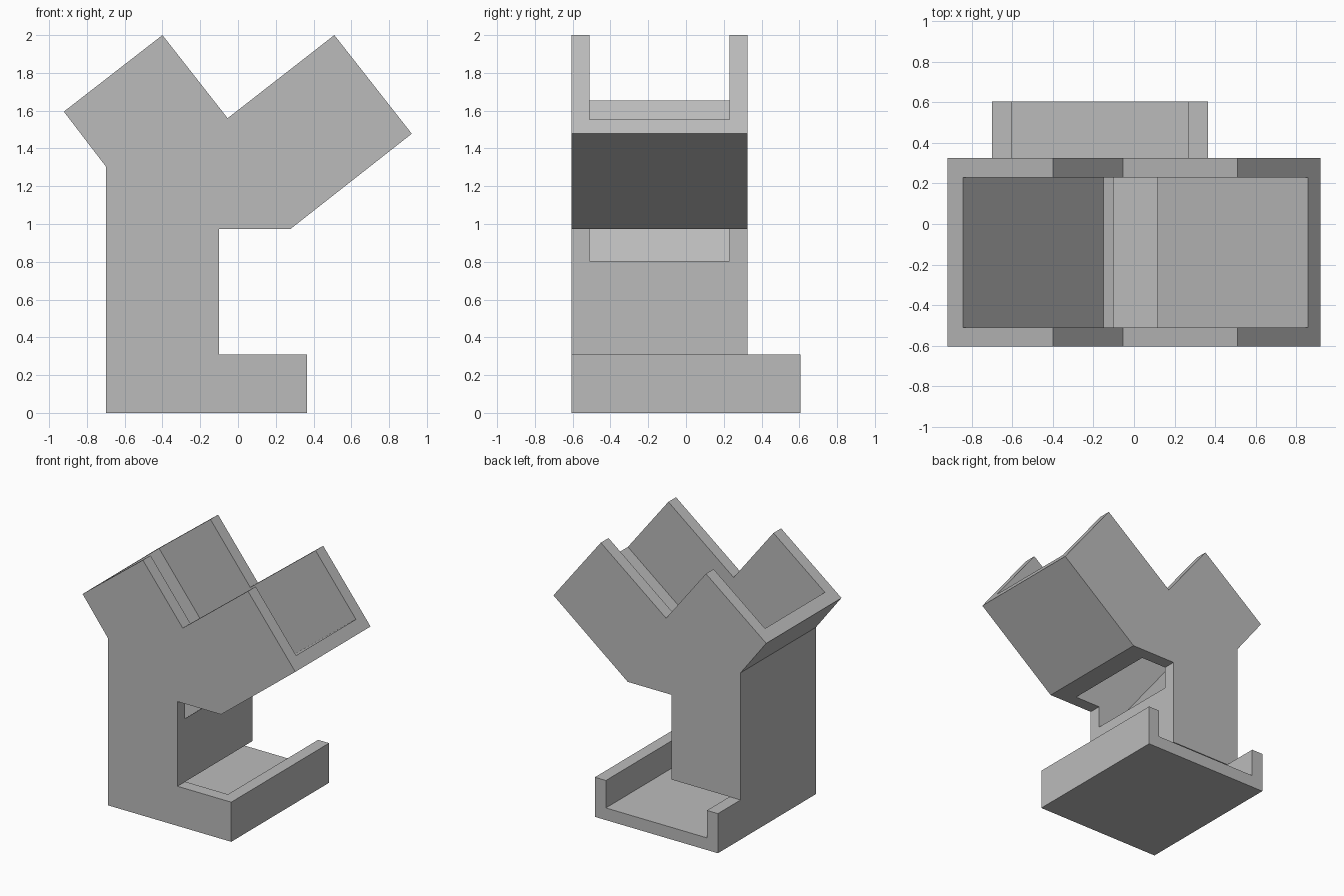
import bpy, bmesh, math
from mathutils import Vector

if "Cube" in bpy.data.objects:
    bpy.data.objects.remove(bpy.data.objects["Cube"], do_unlink=True)

# One plain grey for the whole stand
grey = bpy.data.materials.new("grey_plastic")
grey.use_nodes = True
grey.diffuse_color = (0.5, 0.5, 0.5, 1)
grey.node_tree.nodes["Principled BSDF"].inputs["Base Color"].default_value = (0.5, 0.5, 0.5, 1)


def prism(name, profile, y0, y1):
    """Extrude an (x, z) outline along y."""
    bm = bmesh.new()
    face = bm.faces.new([bm.verts.new((x, y0, z)) for x, z in profile])
    out = bmesh.ops.extrude_face_region(bm, geom=[face])
    bmesh.ops.translate(bm, vec=(0, y1 - y0, 0),
                        verts=[g for g in out["geom"] if isinstance(g, bmesh.types.BMVert)])
    bmesh.ops.recalc_face_normals(bm, faces=bm.faces)
    mesh = bpy.data.meshes.new(name)
    bm.to_mesh(mesh)
    bm.free()
    mesh.materials.append(grey)
    ob = bpy.data.objects.new(name, mesh)
    bpy.context.collection.objects.link(ob)
    return ob


def rect(x0, x1, z0, z1):
    return [(x0, z0), (x1, z0), (x1, z1), (x0, z1)]


def cut(target, cutter):
    mod = target.modifiers.new(cutter.name, 'BOOLEAN')
    mod.operation, mod.solver, mod.object = 'DIFFERENCE', 'EXACT', cutter
    cutter.hide_render = True
    cutter.hide_set(True)
    cutter.display_type = 'WIRE'


WALL = 0.095
FRONT, COLUMN_BACK, BASE_BACK = -0.605, 0.325, 0.605

# Side outline: foot, column and the two tilted arms
stand = prism("stand", [
    (-0.70, 0), (0.365, 0), (0.365, 0.31), (-0.10, 0.31), (-0.10, 0.973), (0.277, 0.973),
    (0.92, 1.478), (0.51, 2), (-0.055, 1.56), (-0.40, 2), (-0.922, 1.595), (-0.70, 1.305)],
    FRONT, BASE_BACK)

# Keep only the foot behind the column
cut(stand, prism("rear_cutter", rect(-2, 2, 0.31, 3), COLUMN_BACK, 2))

# Foot tray, open at the back and running under the column
cut(stand, prism("foot_tray_cutter", rect(-0.70 + WALL, 0.365 - WALL, WALL, 0.31),
                 FRONT + WALL, 2))

# V-shaped trough between the side walls, square to the two arms
tilt = math.radians(38)
right_dir = Vector((math.cos(tilt), math.sin(tilt)))
left_dir = Vector((-math.sin(tilt), math.cos(tilt)))
corner = Vector((-0.15, 0.765))
trough = [corner, corner + right_dir * 2, corner + (right_dir + left_dir) * 2, corner + left_dir * 2]
cut(stand, prism("trough_cutter", trough, FRONT + WALL, COLUMN_BACK - WALL))
